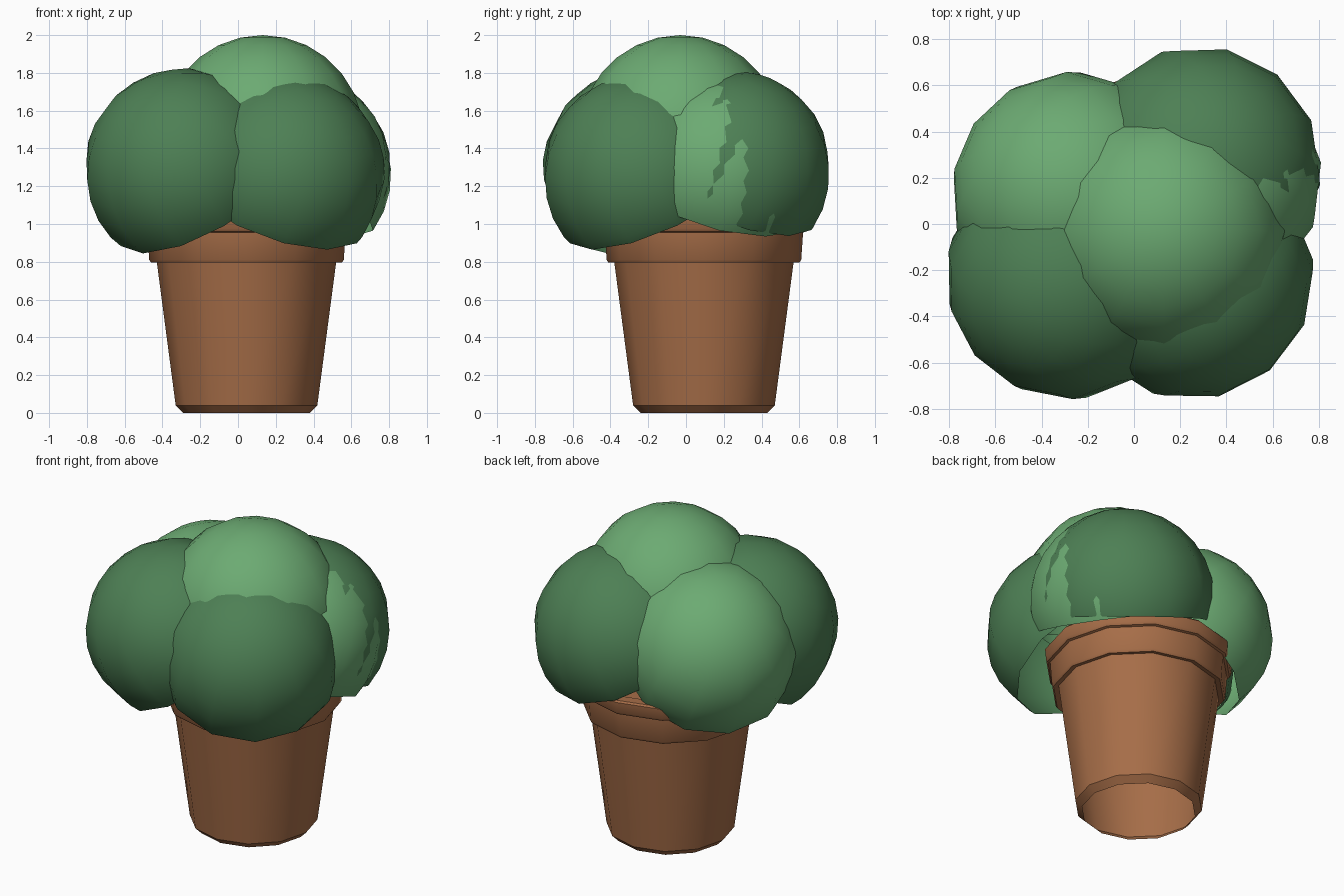
import bpy, bmesh, math
from mathutils import Vector, Matrix

if "Cube" in bpy.data.objects:
    bpy.data.objects.remove(bpy.data.objects["Cube"])


def material(name, rgb):
    m = bpy.data.materials.new(name)
    m.diffuse_color = (*rgb, 1)
    m.use_nodes = True
    m.node_tree.nodes["Principled BSDF"].inputs["Base Color"].default_value = m.diffuse_color
    return m


LIGHT = material("light_leaf", (0.15, 0.405, 0.17))
DARK = material("dark_leaf", (0.075, 0.215, 0.09))
CLAY = material("clay", (0.385, 0.155, 0.065))


def finish(name, bm, mat, angle):
    mesh = bpy.data.meshes.new(name)
    bm.to_mesh(mesh)
    bm.free()
    mesh.materials.append(mat)
    ob = bpy.data.objects.new(name, mesh)
    bpy.context.collection.objects.link(ob)
    bpy.ops.object.select_all(action='DESELECT')
    ob.select_set(True)
    bpy.context.view_layer.objects.active = ob
    bpy.ops.object.shade_smooth_by_angle(angle=math.radians(angle))
    return ob


def lathe(name, profile, sides, centre, mat):
    # open-footed turned shape, closed at the last ring
    bm = bmesh.new()
    rings = []
    for r, z in profile:
        ring = []
        for i in range(sides):
            a = 2 * math.pi * i / sides
            ring.append(bm.verts.new((centre[0] + r * math.cos(a),
                                      centre[1] + r * math.sin(a), z)))
        rings.append(ring)
    for lo, hi in zip(rings, rings[1:]):
        for i in range(sides):
            j = (i + 1) % sides
            bm.faces.new((lo[i], lo[j], hi[j], hi[i]))
    bm.faces.new(rings[-1])
    return finish(name, bm, mat, 36)


def dome(name, centre, radius, tilt, azimuth, mat, cut):
    # open-bottomed ball whose axis leans outwards
    t, a = math.radians(tilt), math.radians(azimuth)
    rot = Matrix.Rotation(a, 4, 'Z') @ Matrix.Rotation(t, 4, 'Y')
    bm = bmesh.new()
    bmesh.ops.create_uvsphere(bm, u_segments=12, v_segments=14, radius=radius)
    bmesh.ops.bisect_plane(bm, geom=bm.verts[:] + bm.edges[:] + bm.faces[:],
                           plane_co=(0, 0, -cut), plane_no=(0, 0, 1), clear_inner=True)
    bmesh.ops.transform(bm, matrix=Matrix.Translation(Vector(centre)) @ rot, verts=bm.verts)
    return finish(name, bm, mat, 60)


# Pot with chamfered foot, two-step rim and sunken soil
lathe("pot", [(0.335, 0), (0.375, 0.04), (0.475, 0.80), (0.505, 0.795), (0.515, 0.81),
              (0.525, 0.955), (0.54, 0.96), (0.55, 0.975), (0.555, 1.04), (0.545, 1.05),
              (0.48, 1.05), (0.465, 1.0)], 12, (0.045, 0.095), CLAY)

# Leaf clumps
dome("leaf_front_left", (-0.28, -0.225, 1.29), 0.535, 36, 220, DARK, 0.19)
dome("leaf_front_right", (0.245, -0.225, 1.26), 0.535, 30, -50, DARK, 0.165)
dome("leaf_back_left", (-0.26, 0.13, 1.28), 0.53, 38, 145, LIGHT, 0.12)
dome("leaf_back_right", (0.28, 0.24, 1.285), 0.53, 27, 50, DARK, 0.13)
dome("leaf_right", (0.285, 0.19, 1.275), 0.53, 27, 35, LIGHT, 0.12)
dome("leaf_top", (0.13, -0.03, 1.465), 0.535, 0, 0, LIGHT, 0.11)
